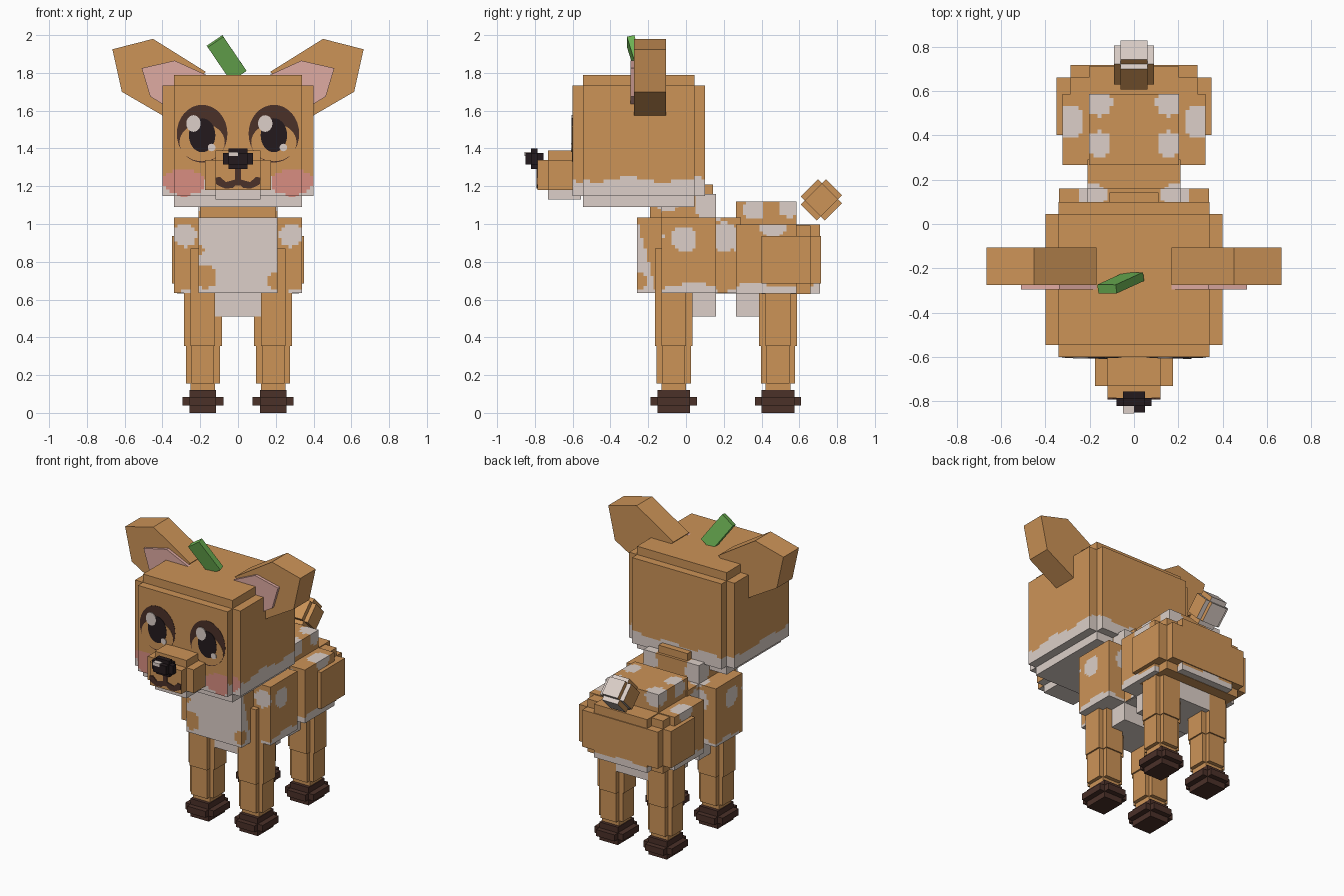
import bpy, bmesh, math
from mathutils import Matrix, Vector

if "Cube" in bpy.data.objects:
    bpy.data.objects.remove(bpy.data.objects["Cube"])

PALETTE = {"tan fur": "CB9258", "cream fur": "DBCEC7", "dark brown": "4C342D", "near black": "282023",
           "ear pink": "DEA9A1", "cheek rose": "D78C80", "leaf green": "6CB054"}
MATERIALS = {}
for label, code in PALETTE.items():
    rgb = [(int(code[i:i + 2], 16) / 255) ** 2.2 for i in (0, 2, 4)]
    mat = bpy.data.materials.new(label)
    mat.use_nodes = True
    mat.diffuse_color = (*rgb, 1)
    mat.node_tree.nodes["Principled BSDF"].inputs["Base Color"].default_value = (*rgb, 1)
    MATERIALS[label] = mat


def finish(name, bm, labels, matrix=None):
    mesh = bpy.data.meshes.new(name)
    if matrix:
        bm.transform(matrix)
    bm.to_mesh(mesh)
    bm.free()
    for label in labels:
        mesh.materials.append(MATERIALS[label])
    obj = bpy.data.objects.new(name, mesh)
    bpy.context.collection.objects.link(obj)
    return obj


def add_box(bm, lo, hi, paint, labels, cell):
    """One box; painted boxes are gridded so a rule can colour each cell."""
    count = [max(1, round((hi[a] - lo[a]) / cell)) if cell else 1 for a in range(3)]
    verts = {}

    def vert(key):
        if key not in verts:
            verts[key] = bm.verts.new([lo[a] + (hi[a] - lo[a]) * key[a] / count[a] for a in range(3)])
        return verts[key]

    for a in range(3):
        u, v = (a + 1) % 3, (a + 2) % 3
        for side in (0, 1):
            normal = Vector((0, 0, 0))
            normal[a] = 2 * side - 1
            for i in range(count[u]):
                for j in range(count[v]):
                    ring = []
                    for du, dv in ((0, 0), (1, 0), (1, 1), (0, 1)):
                        key = [0, 0, 0]
                        key[a], key[u], key[v] = side * count[a], i + du, j + dv
                        ring.append(vert(tuple(key)))
                    face = bm.faces.new(ring if side else ring[::-1])
                    label = paint if isinstance(paint, str) else paint(face.calc_center_median(), normal)
                    if label not in labels:
                        labels.append(label)
                    face.material_index = labels.index(label)


def block(name, lo, hi, step=None, paint="tan fur", axes=(0, 1, 2), cell=0, matrix=None):
    """Box with stepped edges: one box per axis, inset along the other axes."""
    bm, labels = bmesh.new(), []
    if step is None:
        add_box(bm, lo, hi, paint, labels, cell)
    else:
        for axis in axes:
            inset = [0 if a == axis else step[a] for a in range(3)]
            add_box(bm, [l + s for l, s in zip(lo, inset)], [h - s for h, s in zip(hi, inset)],
                    paint, labels, cell)
    return finish(name, bm, labels, matrix)


def prism(name, outline, y0, y1, label):
    """Extrude an x-z outline from y0 to y1."""
    bm = bmesh.new()
    face = bm.faces.new([bm.verts.new((x, y0, z)) for x, z in outline])
    new = bmesh.ops.extrude_face_region(bm, geom=[face])["geom"]
    bmesh.ops.translate(bm, vec=(0, y1 - y0, 0), verts=[g for g in new if isinstance(g, bmesh.types.BMVert)])
    bmesh.ops.recalc_face_normals(bm, faces=bm.faces)
    return finish(name, bm, [label])


def ellipse(cx, cz, rx, rz, n=32):
    return [(cx + rx * math.cos(t * math.tau / n), cz + rz * math.sin(t * math.tau / n)) for t in range(n)]


# Colour rules
def wave(c):
    return 0.012 * math.sin(22 * c.x + 3 * c.y) + 0.012 * math.sin(19 * c.y + 1)


def head_paint(c, n):
    if n.y < -0.5 and ((abs(c.x) - 0.285) / 0.115) ** 2 + ((c.z - 1.22) / 0.068) ** 2 < 1:
        return "cheek rose"
    return "cream fur" if c.z < 1.225 + wave(c) else "tan fur"


def muzzle_paint(c, n):
    return "cream fur" if c.z < 1.19 else "tan fur"


SPOTS = [((0.16, 0.55, 1.09), 0.07), ((0.16, 0.36, 1.08), 0.07), ((0.3, 0.46, 1.0), 0.075),
         ((0.32, -0.01, 0.92), 0.07), ((0.21, 0.2, 0.93), 0.08), ((0.19, 0.13, 1.1), 0.09),
         ((0.28, -0.13, 0.94), 0.06), ((0.21, 0.3, 0.9), 0.06), ((0.2, -0.1, 1.12), 0.06)]
PATCHES = [((-0.17, -0.26, 0.72), 0.06), ((0.21, -0.26, 0.7), 0.05), ((-0.21, -0.26, 0.86), 0.03)]


def body_paint(c, n):
    if any((c - Vector(p)).length < r for p, r in PATCHES):
        return "tan fur"
    if n.y < -0.5 and c.y < -0.2 or n.z < -0.5:
        return "cream fur"
    if c.z < 0.665 + wave(c) or c.y < -0.21 + 0.25 * (0.84 - c.z):
        return "cream fur"
    mirrored = Vector((abs(c.x), c.y, c.z))
    return "cream fur" if any((mirrored - Vector(p)).length < r for p, r in SPOTS) else "tan fur"


# Head, muzzle and nose
block("head", (-0.40, -0.60, 1.09), (0.40, 0.10, 1.79), (0.06, 0.055, 0.057), head_paint, cell=0.018)
block("muzzle", (-0.175, -0.785, 1.13), (0.175, -0.5, 1.39), (0.055, 0.055, 0.05), muzzle_paint, cell=0.03)
block("nose", (-0.08, -0.85, 1.29), (0.08, -0.755, 1.40), (0.03, 0.03, 0.025), "near black")
prism("nose_highlight", [(-0.05, 1.36), (0, 1.36), (0, 1.381), (-0.05, 1.381)], -0.854, -0.81, "cream fur")

# Mouth
half = [(0.015, 1.30), (0.015, 1.235), (0.065, 1.222), (0.095, 1.25), (0.12, 1.245),
        (0.115, 1.21), (0.07, 1.188), (0.03, 1.19), (0.012, 1.205)]
prism("mouth", half + [(-x, z) for x, z in reversed(half)], -0.791, -0.785, "dark brown")

# Eyes, layered thin plates
for side, sx in (("left", 1), ("right", -1)):
    x = sx * 0.19
    layers = [("lash", (x, 1.478, 0.134, 0.153), "dark brown"),
              ("lower_lid", (x, 1.432, 0.12, 0.1), "tan fur"),
              ("pupil", (x, 1.47, 0.07, 0.09), "near black"),
              ("large_highlight", (x - 0.046, 1.532, 0.038, 0.044), "cream fur"),
              ("small_highlight", (x + 0.05, 1.405, 0.02, 0.02), "cream fur")]
    for level, (part, shape, label) in enumerate(layers, 1):
        prism(f"{side}_eye_{part}", ellipse(*shape), -0.6 - 0.0018 * level, -0.6, label)

    # Ears
    ear = [(0.45, 1.98), (0.665, 1.925), (0.615, 1.70), (0.40, 1.575), (0.17, 1.805)]
    inner = [(0.51, 1.825), (0.335, 1.865), (0.17, 1.79), (0.40, 1.635), (0.465, 1.675)]
    prism(f"{side}_ear", [(sx * px, pz) for px, pz in ear], -0.275, -0.107, "tan fur")
    prism(f"{side}_inner_ear", [(sx * px, pz) for px, pz in inner], -0.295, -0.27, "ear pink")

# Leaf on top of the head
leaf_pose = (Matrix.Translation((-0.06, -0.265, 1.877)) @ Matrix.Rotation(math.radians(8), 4, "Z")
             @ Matrix.Rotation(math.radians(12), 4, "X") @ Matrix.Rotation(math.radians(-35), 4, "Y"))
block("leaf", (-0.05, -0.02, -0.113), (0.05, 0.02, 0.113), paint="leaf green", matrix=leaf_pose)

# Neck and body
block("neck_core", (-0.11, -0.1, 1.0), (0.11, 0.142, 1.21))
block("neck", (-0.2, -0.19, 1.0), (0.2, 0.1, 1.12), paint=body_paint, cell=0.02)
block("chest", (-0.338, -0.26, 0.51), (0.338, 0.29, 1.16), (0.128, 0.13, 0.125), body_paint, cell=0.018)
block("hips", (-0.322, 0.14, 0.51), (0.322, 0.71, 1.12), (0.12, 0.125, 0.122), body_paint, cell=0.018)
block("rump", (-0.35, 0.345, 0.63), (0.35, 0.716, 0.992), (0.063, 0.056, 0.055))


# Tail
def tail_paint(c, n):
    return "cream fur" if n.z > 0.5 or n.y > 0.5 else "tan fur"


tail_pose = Matrix.Translation((0, 0.717, 1.127)) @ Matrix.Rotation(math.radians(-45), 4, "X")
block("tail", (-0.09, -0.09, -0.095), (0.09, 0.09, 0.095), (0.03, 0.03, 0.03), tail_paint, matrix=tail_pose)

# Legs and hooves
for place, cy, top in (("front", -0.065, 0.87), ("hind", 0.487, 0.8)):
    for side, cx in (("left", 0.186), ("right", -0.186)):
        def leg_part(part, rx, ry, z0, z1, step, paint="tan fur", axes=(0, 1)):
            block(f"{place}_{side}_{part}", (cx - rx, cy - ry, z0), (cx + rx, cy + ry, z1), step, paint, axes)

        leg_part("upper_leg", 0.1, 0.1, 0.355, top, (0.035, 0.035, 0))
        leg_part("lower_leg", 0.09, 0.091, 0.155, 0.355, (0.03, 0.03, 0))
        leg_part("ankle", 0.065, 0.065, 0.1, 0.155, None)
        leg_part("hoof", 0.108, 0.122, 0, 0.122, (0.038, 0.035, 0.039), "dark brown", (0, 1, 2))
